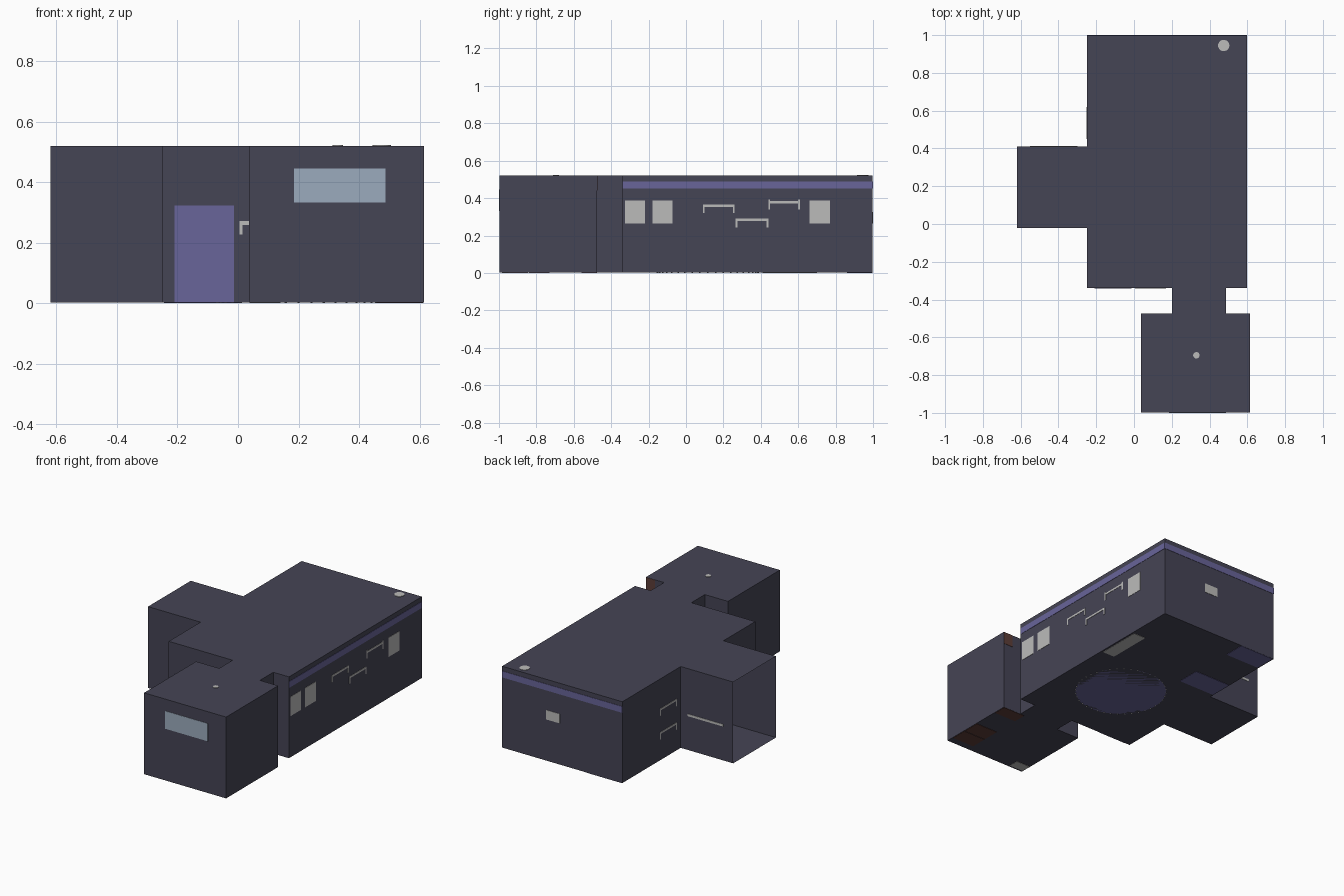
import bpy, bmesh, math

if "Cube" in bpy.data.objects:
    bpy.data.objects.remove(bpy.data.objects["Cube"])

def mat(name, rgb):
    m = bpy.data.materials.new(name)
    m.diffuse_color = (*rgb, 1)
    m.use_nodes = True
    m.node_tree.nodes["Principled BSDF"].inputs["Base Color"].default_value = m.diffuse_color
    return m

WALL = mat("dark_slate", (0.060, 0.058, 0.090))
PURPLE = mat("muted_purple", (0.140, 0.128, 0.320))
GREY = mat("light_grey", (0.50, 0.50, 0.49))
GLASS = mat("pale_blue_glass", (0.33, 0.41, 0.51))
BROWN = mat("dark_brown", (0.11, 0.048, 0.04))
H, F, E = 0.52, 0.002, 0.002      # ceiling, floor, how far details poke out
R, B, L = 0.597, 0.998, -0.25     # right, back and left walls of the main room

def finish(name, bm, material):
    me = bpy.data.meshes.new(name)
    bm.to_mesh(me)
    bm.free()
    me.materials.append(material)
    ob = bpy.data.objects.new(name, me)
    bpy.context.collection.objects.link(ob)
    return ob

def box(name, x, y, z, material):
    bm = bmesh.new()
    bmesh.ops.create_cube(bm, size=1)
    for v in bm.verts:
        v.co = [r[0] + (c + 0.5) * (r[1] - r[0]) for r, c in zip((x, y, z), v.co)]
    return finish(name, bm, material)

def disc(name, x, y, z0, z1, r, material, sides=24):
    bm = bmesh.new()
    bmesh.ops.create_cone(bm, cap_ends=True, segments=sides, radius1=r, radius2=r, depth=z1 - z0)
    bmesh.ops.translate(bm, vec=(x, y, (z0 + z1) / 2), verts=bm.verts)
    return finish(name, bm, material)

# building shell: extruded floor plan, open at the end of the left wing
plan = [(-0.62, 0.41), (-0.62, -0.02), (L, -0.02), (L, -0.34), (0.20, -0.34), (0.20, -0.475),
        (0.037, -0.475), (0.037, -0.998), (0.615, -0.998), (0.615, -0.475), (0.487, -0.475),
        (0.487, -0.34), (R, -0.34), (R, B), (L, B), (L, 0.41)]
bm = bmesh.new()
low = [bm.verts.new((x, y, F)) for x, y in plan]
high = [bm.verts.new((x, y, H)) for x, y in plan]
bm.faces.new(low[::-1])
bm.faces.new(high)
for i in range(1, len(plan)):     # side 0 stays open
    j = (i + 1) % len(plan)
    bm.faces.new((low[i], low[j], high[j], high[i]))
finish("room_shell", bm, WALL)

# coloured band on the right and back walls
box("band_right", (R - E, R + E), (-0.34, B), (0.45, 0.49), PURPLE)
box("band_back", (L, R), (B - E, B + E), (0.45, 0.49), PURPLE)

# door and front window
box("door", (-0.21, -0.013), (-0.342, -0.336), (F, 0.322), PURPLE)
box("front_window", (0.185, 0.487), (-1.0, -0.996), (0.332, 0.445), GLASS)

# wall panels
for i, (a, b) in enumerate([(-0.325, -0.22), (-0.18, -0.072), (0.66, 0.77)]):
    box(f"wall_panel_{i}", (R - E, R + E), (a, b), (0.265, 0.388), GREY)
box("back_panel", (0.19, 0.285), (B - E, B + E), (0.265, 0.325), GREY)

# shelves: a board with an end bracket at each side
def shelf_on_x(name, wall, inward, y0, y1, z, up=0.0):
    x = sorted((wall - inward * E, wall + inward * 0.06))
    box(name + "_board", x, (y0, y1), (z - 0.006, z + 0.006), GREY)
    for k, y in enumerate((y0, y1 - 0.01)):
        box(f"{name}_bracket_{k}", x, (y, y + 0.01), (z - 0.04, z + 0.006 + up), GREY)

shelf_on_x("shelf_low", R, -1, 0.09, 0.26, 0.359)
shelf_on_x("shelf_mid", R, -1, 0.265, 0.44, 0.284)
shelf_on_x("shelf_high", R, -1, 0.44, 0.61, 0.378, 0.008)
for k, z in enumerate((0.325, 0.175)):
    shelf_on_x(f"left_shelf_{k}", L, 1, 0.45, 0.62, z)
box("front_shelf_board", (0.005, 0.17), (-0.342, -0.28), (0.258, 0.271), GREY)
for k, x in enumerate((0.005, 0.16)):
    box(f"front_shelf_bracket_{k}", (x, x + 0.01), (-0.342, -0.28), (0.226, 0.271), GREY)
box("wing_rail", (-0.55, -0.30), (0.37, 0.412), (0.218, 0.232), GREY)

# ceiling lamps
disc("main_lamp", 0.475, 0.945, H - 0.015, H + 0.003, 0.03, GREY)
disc("small_lamp", 0.33, -0.695, H - 0.015, H + 0.003, 0.017, GREY)

# front room cabinets and step
box("wall_cabinet", (0.55, 0.614), (-0.56, -0.473), (0.44, H - 0.001), BROWN)
for k, (a, b) in enumerate([(-0.95, -0.845), (-0.84, -0.73), (-0.56, -0.476)]):
    box(f"floor_cabinet_{k}", (0.457, 0.612), (a, b), (0, 0.18), BROWN)
box("front_step", (0.04, 0.14), (-0.985, -0.92), (0, 0.02), GREY)

# main room furniture, flush with the underside
box("side_counter", (0.50, 0.585), (0.41, 0.70), (0, 0.15), GREY)
box("bench_back", (-0.24, 0.0), (0.86, 0.997), (0, 0.12), PURPLE)
box("bench_left", (-0.245, 0.01), (0.44, 0.59), (0, 0.12), PURPLE)
disc("round_rug", 0.2, 0.116, F, F + 0.004, 0.27, PURPLE, 40)

# studs showing under the floor around the rug
for k in range(40):
    a = math.tau * k / 40
    disc(f"rug_stud_{k}", 0.2 + 0.27 * math.cos(a), 0.116 + 0.27 * math.sin(a), 0, F + 0.005, 0.004, GREY, 6)
